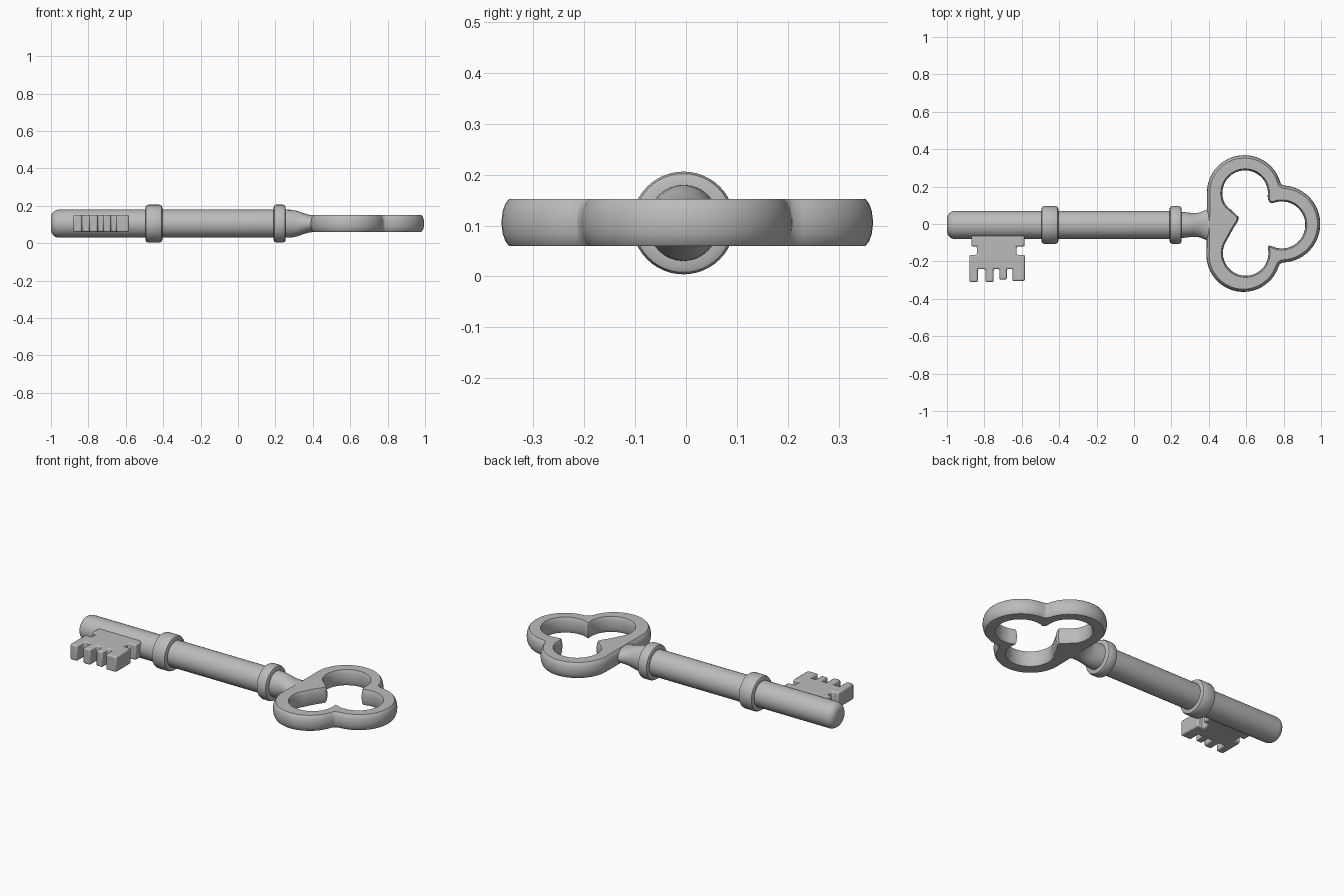
import bpy, bmesh
from math import sin, cos, radians, tau
from mathutils import Vector

cube = bpy.data.objects.get("Cube")
if cube:
    bpy.data.objects.remove(cube, do_unlink=True)

AXIS_Y, AXIS_Z = -0.005, 0.105
PLATE_LOW, PLATE_HIGH = 0.06, 0.152

steel = bpy.data.materials.new("grey_steel")
steel.use_nodes = True
GREY = (0.5, 0.5, 0.5, 1)
steel.diffuse_color = GREY
steel.node_tree.nodes["Principled BSDF"].inputs["Base Color"].default_value = GREY


def finish(name, bm, angle=35):
    bmesh.ops.recalc_face_normals(bm, faces=bm.faces)
    mesh = bpy.data.meshes.new(name)
    bm.to_mesh(mesh)
    bm.free()
    obj = bpy.data.objects.new(name, mesh)
    bpy.context.collection.objects.link(obj)
    mesh.materials.append(steel)
    bpy.ops.object.select_all(action='DESELECT')
    obj.select_set(True)
    bpy.context.view_layer.objects.active = obj
    bpy.ops.object.shade_smooth_by_angle(angle=radians(angle))
    return obj


def bridge(bm, a, b):
    for i in range(len(a)):
        j = (i + 1) % len(a)
        bm.faces.new((a[i], a[j], b[j], b[i]))


def loft(name, stations, sides=48):
    """Elliptical sections along x: (x, y radius, z radius)."""
    bm = bmesh.new()
    rings = [[bm.verts.new((x, AXIS_Y + ry * cos(tau * i / sides),
                            AXIS_Z + rz * sin(tau * i / sides)))
              for i in range(sides)] for x, ry, rz in stations]
    for a, b in zip(rings, rings[1:]):
        bridge(bm, a, b)
    bm.faces.new(rings[0])
    bm.faces.new(rings[-1])
    return finish(name, bm)


def turned(name, profile):
    return loft(name, [(x, r, r) for x, r in profile])


def collar(name, x0, x1, r=0.101, b=0.014):
    turned(name, [(x0, 0.07), (x0, r - b), (x0 + b * 0.3, r - b * 0.3), (x0 + b, r),
                  (x1 - b, r), (x1 - b * 0.3, r - b * 0.3), (x1, r - b), (x1, 0.07)])


# Shaft with a rounded tip, its two collars and the flattening neck
R, TIP = 0.075, 0.042
tip = [(-1 + TIP * (1 - cos(radians(a))), R - TIP + TIP * sin(radians(a)))
       for a in range(0, 91, 15)]
turned("shaft", tip + [(0.25, R)])
collar("front_collar", -0.495, -0.405)
collar("rear_collar", 0.19, 0.255)
loft("neck", [(0.24, 0.072, 0.075), (0.29, 0.066, 0.074), (0.32, 0.063, 0.067),
              (0.35, 0.066, 0.056), (0.38, 0.078, 0.047), (0.41, 0.092, 0.045),
              (0.44, 0.09, 0.044)])


# Bow: a three-lobed plate with a three-lobed hole
def arc(cx, cy, r, start, end):
    n = max(2, round((end - start) / 6))
    return [Vector((cx + r * cos(radians(start + (end - start) * i / n)),
                    cy + r * sin(radians(start + (end - start) * i / n))))
            for i in range(n + 1)]


def soften(points, times):
    for _ in range(times):
        n = len(points)
        points = [(points[i - 1] + points[i] * 2 + points[(i + 1) % n]) / 4
                  for i in range(n)]
    return points


def offset(points, d):
    """Move a counter-clockwise loop inward by d."""
    n, moved = len(points), []
    for i in range(n):
        t = (points[(i + 1) % n] - points[i - 1]).normalized()
        moved.append(points[i] + Vector((-t.y, t.x)) * d)
    return moved


outer = soften(arc(0.79, 0, 0.207, -92, 92) + arc(0.59, 0.168, 0.201, 12, 190)
               + arc(0.585, -0.165, 0.199, 170, 348), 2)
inner = soften(arc(0.79, -0.005, 0.126, -113, 113) + [Vector((0.727, 0.106))]
               + arc(0.594, 0.165, 0.122, -14, 215)
               + [Vector((0.535, 0.062)), Vector((0.566, 0.034)),
                  Vector((0.566, 0.022)), Vector((0.53, -0.015))]
               + arc(0.597, -0.155, 0.122, 138, 372) + [Vector((0.713, -0.105))], 1)

bm = bmesh.new()
LEVELS = [(0, 0.015), (0.1, 0.008), (0.25, 0.003), (0.5, 0),
          (0.75, 0.003), (0.9, 0.008), (1, 0.015)]
walls = []
for loop, side in ((outer, 1), (inner, -0.6)):
    rings = [[bm.verts.new((p.x, p.y, PLATE_LOW + (PLATE_HIGH - PLATE_LOW) * t))
              for p in offset(loop, d * side)] for t, d in LEVELS]
    for a, b in zip(rings, rings[1:]):
        bridge(bm, a, b)
    walls.append(rings)
for end in (0, -1):
    edges = []
    for rings in walls:
        ring = rings[end]
        edges += [bm.edges.get((ring[i - 1], ring[i])) for i in range(len(ring))]
    bmesh.ops.triangle_fill(bm, edges=edges, use_beauty=True)
finish("bow", bm, 28)

# Bit: notched plate with four teeth
outline = [(-0.87, -0.03), (-0.87, -0.12), (-0.84, -0.12), (-0.84, -0.165), (-0.88, -0.165)]
SLOT = -0.24
for x0, x1, low in ((-0.88, -0.835, -0.31), (-0.795, -0.75, -0.31),
                    (-0.72, -0.68, -0.297), (-0.65, -0.583, -0.305)):
    outline += [(x0, SLOT), (x0, low), (x1, low), (x1, SLOT)]
outline = [p for p in outline if p != (-0.88, SLOT) and p != (-0.583, SLOT)]
outline += [(-0.583, -0.165), (-0.628, -0.165), (-0.628, -0.12), (-0.585, -0.12), (-0.585, -0.03)]
bm = bmesh.new()
base = bm.faces.new([bm.verts.new((x, y, PLATE_LOW)) for x, y in outline])
top = bmesh.ops.extrude_face_region(bm, geom=[base])
bmesh.ops.translate(bm, vec=(0, 0, PLATE_HIGH - PLATE_LOW),
                    verts=[v for v in top["geom"] if isinstance(v, bmesh.types.BMVert)])
bit = finish("bit", bm)
bevel = bit.modifiers.new("soft_edges", 'BEVEL')
bevel.width = 0.008
bevel.segments = 2
